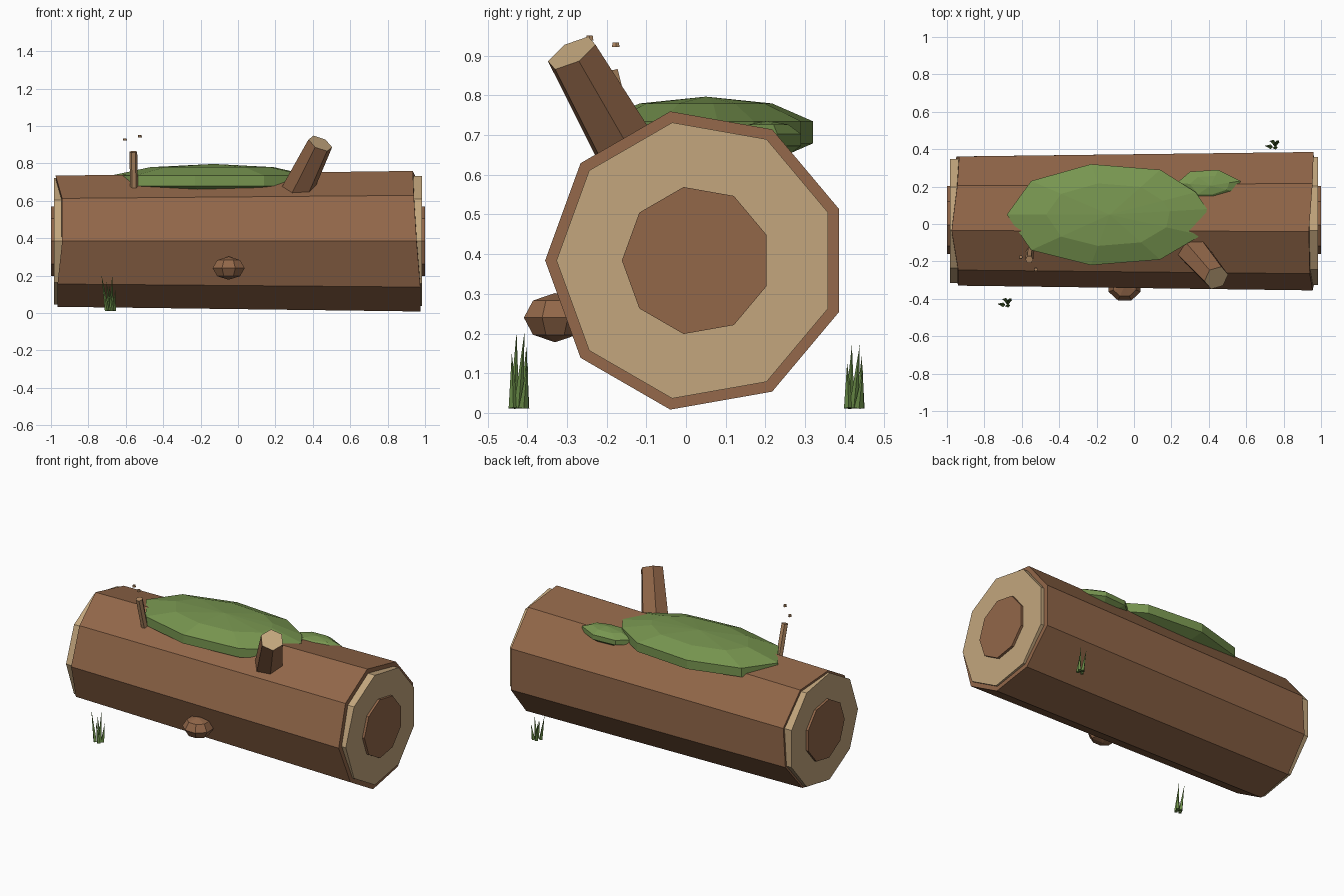
import bpy, bmesh, math
from mathutils import Vector

if "Cube" in bpy.data.objects:
    bpy.data.objects.remove(bpy.data.objects["Cube"])


def material(name, r, g, b):
    lin = [((c / 255 + 0.055) / 1.055) ** 2.4 for c in (r, g, b)]
    m = bpy.data.materials.new(name)
    m.diffuse_color = (*lin, 1)
    m.use_nodes = True
    m.node_tree.nodes["Principled BSDF"].inputs["Base Color"].default_value = m.diffuse_color
    return m


BARK = material("bark_brown", 146, 103, 73)
WOOD = material("cut_wood_cream", 195, 166, 125)
STEM = material("stem_tan", 176, 136, 98)
MOSS = material("moss_green", 120, 150, 80)
GRASS = material("grass_green", 104, 138, 70)


def loft(name, rings, mats, tip_material=0):
    """Join rings of points with quads; a single-point ring makes a pole."""
    bm = bmesh.new()
    rows = [[bm.verts.new(p) for p in ring] for ring in rings]
    for a, b in zip(rows, rows[1:]):
        n = max(len(a), len(b))
        for i in range(n):
            j = (i + 1) % n
            if len(a) == 1:
                bm.faces.new((a[0], b[j], b[i]))
            elif len(b) == 1:
                bm.faces.new((a[i], a[j], b[0]))
            else:
                bm.faces.new((a[i], a[j], b[j], b[i]))
    if len(rows[0]) > 2:
        bm.faces.new(rows[0][::-1])
    if len(rows[-1]) > 2:
        bm.faces.new(rows[-1]).material_index = tip_material
    bmesh.ops.recalc_face_normals(bm, faces=bm.faces)
    me = bpy.data.meshes.new(name)
    bm.to_mesh(me)
    bm.free()
    for m in mats:
        me.materials.append(m)
    ob = bpy.data.objects.new(name, me)
    bpy.context.collection.objects.link(ob)
    return ob


def rod(name, start, end, r1, r2, sides, mats, tip_material=0, turn=0.0):
    """Straight tapered prism between two points."""
    start, end = Vector(start), Vector(end)
    axis = (end - start).normalized()
    u = axis.cross(Vector((0, 1, 0))).normalized()
    v = axis.cross(u)
    angles = [turn + math.tau * i / sides for i in range(sides)]

    def ring(c, r):
        return [c + r * (math.cos(a) * u + math.sin(a) * v) for a in angles]

    last = ring(end, r2) if r2 > 0 else [end]
    return loft(name, [ring(start, r1), last], mats, tip_material)


# Log: nine sides, wider at the right, slightly ragged ends
CY, CZ = 0.0265, 0.384
ANGLES = [math.radians(180 - 40 * k) for k in range(9)]
LEFT_X = [-.94, -.94, -.975, -.945, -.935, -.95, -.96, -.965, -.965]
RIGHT_X = [.955, .94, .935, .955, .96, .96, .97, .975, .975]


def log_ring(xs, r):
    return [(x, CY + r * math.cos(a), CZ + r * math.sin(a)) for x, a in zip(xs, ANGLES)]


loft("log_bark", [log_ring(LEFT_X, 0.356), log_ring(RIGHT_X, 0.3815)], [BARK])

# Cut ends and heartwood
for side, s, r in (("left", -1, 0.343), ("right", 1, 0.353)):
    loft(side + "_cut_end", [log_ring([s * 0.92] * 9, r), log_ring([s * 0.985] * 9, r)], [WOOD])
    loft(side + "_heartwood", [log_ring([s * 0.97] * 9, 0.188), log_ring([s] * 9, 0.188)], [BARK])

# Branch stub with a cut tip
rod("branch_stub", (0.27, -0.09, 0.56), (0.44, -0.288, 0.907), 0.092, 0.069, 6,
    [BARK, WOOD], tip_material=1, turn=0.3)


def blob(name, center, outline, rz, mat):
    """Faceted mound: five-band ellipsoid following an outline."""
    cx, cy, cz = center
    rings = [[(cx, cy, cz - rz)]]
    for lat in (-54, -18, 18, 54):
        k = math.cos(math.radians(lat)) / math.cos(math.radians(18))
        z = cz + rz * math.sin(math.radians(lat))
        rings.append([(cx + k * (x - cx), cy + k * (y - cy), z) for x, y in outline])
    rings.append([(cx, cy, cz + rz)])
    return loft(name, rings, [mat])


# Moss patches
blob("moss_large", (-0.13, 0.05, 0.707),
     [(-.68, .05), (-.55, .23), (-.23, .32), (.14, .29), (.33, .17),
      (.39, .08), (.36, -.06), (.14, -.19), (-.23, -.22), (-.55, -.14)], 0.09, MOSS)
blob("moss_small", (0.41, 0.205, 0.688),
     [(.23, .22), (.30, .28), (.45, .29), (.57, .23), (.55, .17), (.43, .13), (.30, .13)],
     0.048, MOSS)

# Knot on the front of the log
knot_rings = [[(-0.05, -0.33, 0.178)]]
for lat in (-45, 0, 45):
    k, z = math.cos(math.radians(lat)), 0.24 + 0.061 * math.sin(math.radians(lat))
    knot_rings.append([(-0.05 + 0.093 * k * math.cos(math.radians(22.5 + 45 * i)),
                        -0.33 + 0.085 * k * math.sin(math.radians(22.5 + 45 * i)), z)
                       for i in range(8)])
knot_rings.append([(-0.05, -0.33, 0.302)])
loft("bark_knot", knot_rings, [BARK])

# Thin stem with two loose specks above it
rod("thin_stem", (-0.555, -0.14, 0.66), (-0.56, -0.19, 0.862), 0.021, 0.021, 6, [STEM])
for i, (x, y, z) in enumerate(((-0.525, -0.243, 0.945), (-0.605, -0.177, 0.928))):
    rod(f"speck_{i}", (x, y, z - 0.006), (x, y, z + 0.006), 0.011, 0.009, 6, [STEM])

# Grass tufts: base offset, then tip offset and height
BLADES = [(-.015, -.015, -.045, -.01, .205), (.0, .01, -.02, .015, .17),
          (.01, -.005, .012, .01, .205), (.02, .008, .03, .018, .13),
          (.012, -.018, -.005, -.022, .15)]
for side, gx, gy, h in (("front", -0.685, -0.417, 1.0), ("back", 0.745, 0.428, 0.84)):
    for i, (bx, by, tx, ty, tz) in enumerate(BLADES):
        rod(f"{side}_grass_{i}", (gx + bx, gy + by, 0.012), (gx + tx, gy + ty, tz * h),
            0.012, 0, 4, [GRASS])
